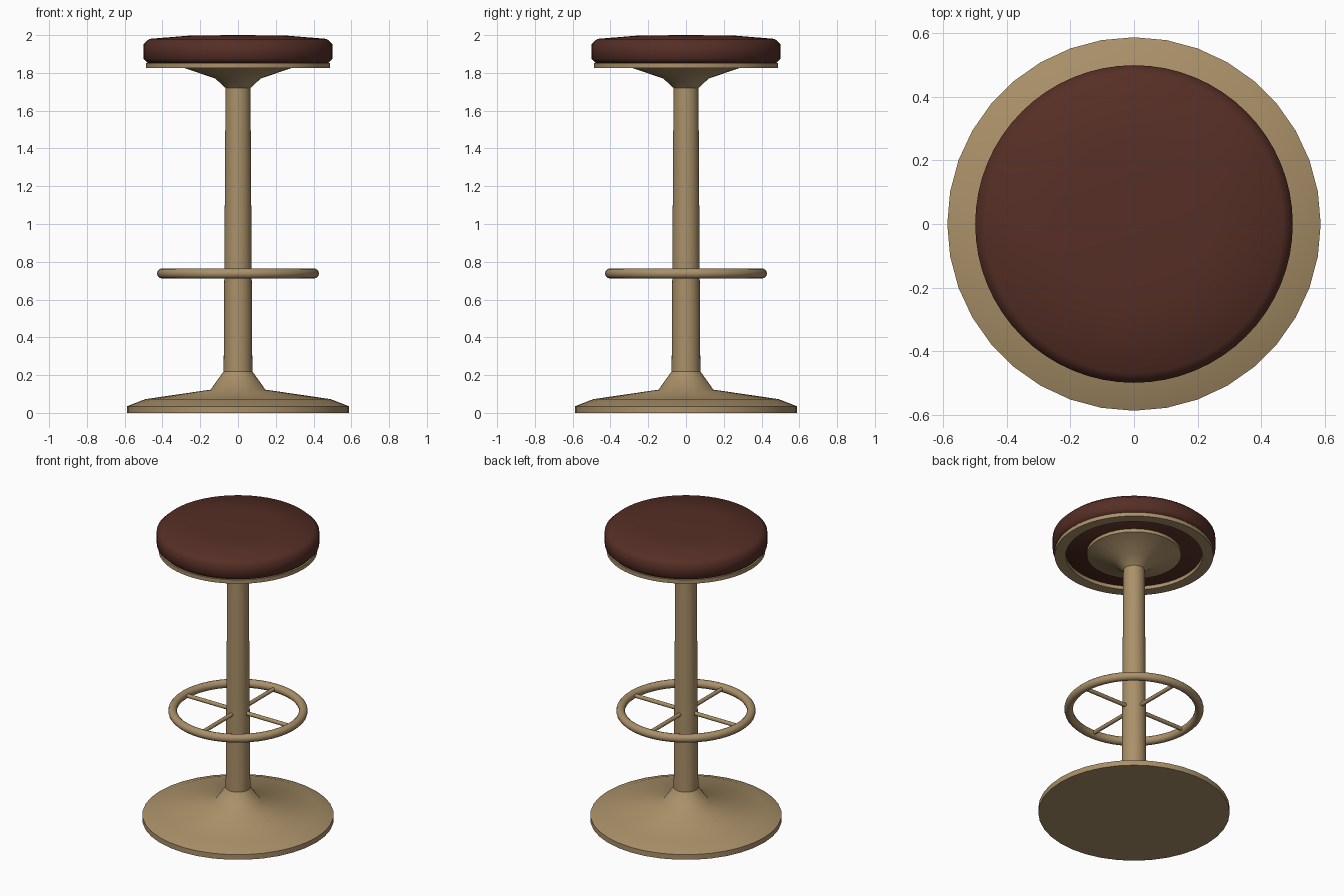
import bpy
import bmesh
import math
from mathutils import Matrix, Vector

default = bpy.data.objects.get("Cube")
if default:
    bpy.data.objects.remove(default)


def make_material(name, rgb):
    mat = bpy.data.materials.new(name)
    mat.use_nodes = True
    mat.diffuse_color = (*rgb, 1)
    mat.node_tree.nodes["Principled BSDF"].inputs["Base Color"].default_value = (*rgb, 1)
    return mat


tan_metal = make_material("tan metal", (0.40, 0.28, 0.14))
brown_leather = make_material("brown leather", (0.092, 0.028, 0.019))


def finish(name, bm, mat, angle=50):
    bmesh.ops.recalc_face_normals(bm, faces=bm.faces)
    mesh = bpy.data.meshes.new(name)
    bm.to_mesh(mesh)
    bm.free()
    mesh.materials.append(mat)
    obj = bpy.data.objects.new(name, mesh)
    bpy.context.collection.objects.link(obj)
    bpy.ops.object.select_all(action="DESELECT")
    obj.select_set(True)
    bpy.context.view_layer.objects.active = obj
    bpy.ops.object.shade_smooth_by_angle(angle=math.radians(angle))
    return obj


def lathe(name, profile, mat, segments=36, closed=False):
    """Spin a (radius, height) profile around the z axis."""
    bm = bmesh.new()
    points = profile + profile[:1] if closed else profile
    verts = [bm.verts.new((r, 0, z)) for r, z in points]
    edges = [bm.edges.new(pair) for pair in zip(verts, verts[1:])]
    bmesh.ops.spin(bm, geom=verts + edges, cent=(0, 0, 0), axis=(0, 0, 1),
                   angle=math.tau, steps=segments)
    bmesh.ops.remove_doubles(bm, verts=bm.verts, dist=0.0005)
    return finish(name, bm, mat)


# Floor base, column and flared seat support
lathe("floor_base", [(0, 0), (0.588, 0), (0.588, 0.035), (0.49, 0.073),
                     (0.145, 0.123), (0.076, 0.22)], tan_metal)
lathe("column", [(0.076, 0.22), (0.066, 1.72)], tan_metal)
lathe("seat_support", [(0.066, 1.72), (0.12, 1.77), (0.29, 1.828), (0.29, 1.852)],
      tan_metal)

# Seat: rim ring under a padded cushion
lathe("seat_rim", [(0.42, 1.826), (0.488, 1.826), (0.488, 1.852), (0.42, 1.852)],
      tan_metal, 64, closed=True)
lathe("seat_cushion", [(0, 1.85), (0.475, 1.85), (0.5, 1.875), (0.5, 1.953),
                       (0.47, 1.98), (0.25, 1.998), (0, 2.0)], brown_leather, 64)

# Footrest ring
RING_Z, RING_R, TUBE_R = 0.738, 0.402, 0.027
circle = [(RING_R + TUBE_R * math.cos(a), RING_Z + TUBE_R * math.sin(a))
          for a in (math.tau * i / 12 for i in range(12))]
lathe("footrest_ring", circle, tan_metal, 48, closed=True)

# Four spokes joining the ring to the column
for i, side in enumerate(("left", "back", "right", "front")):
    bm = bmesh.new()
    bmesh.ops.create_cone(bm, cap_ends=True, segments=12, radius1=0.013,
                          radius2=0.013, depth=0.34)
    turn = Matrix.Rotation(i * math.pi / 2, 4, "Z")
    place = Matrix.Translation(Vector((0.23, 0, RING_Z)))
    lay = Matrix.Rotation(math.pi / 2, 4, "Y")
    bm.transform(turn @ place @ lay)
    finish("footrest_spoke_" + side, bm, tan_metal)
